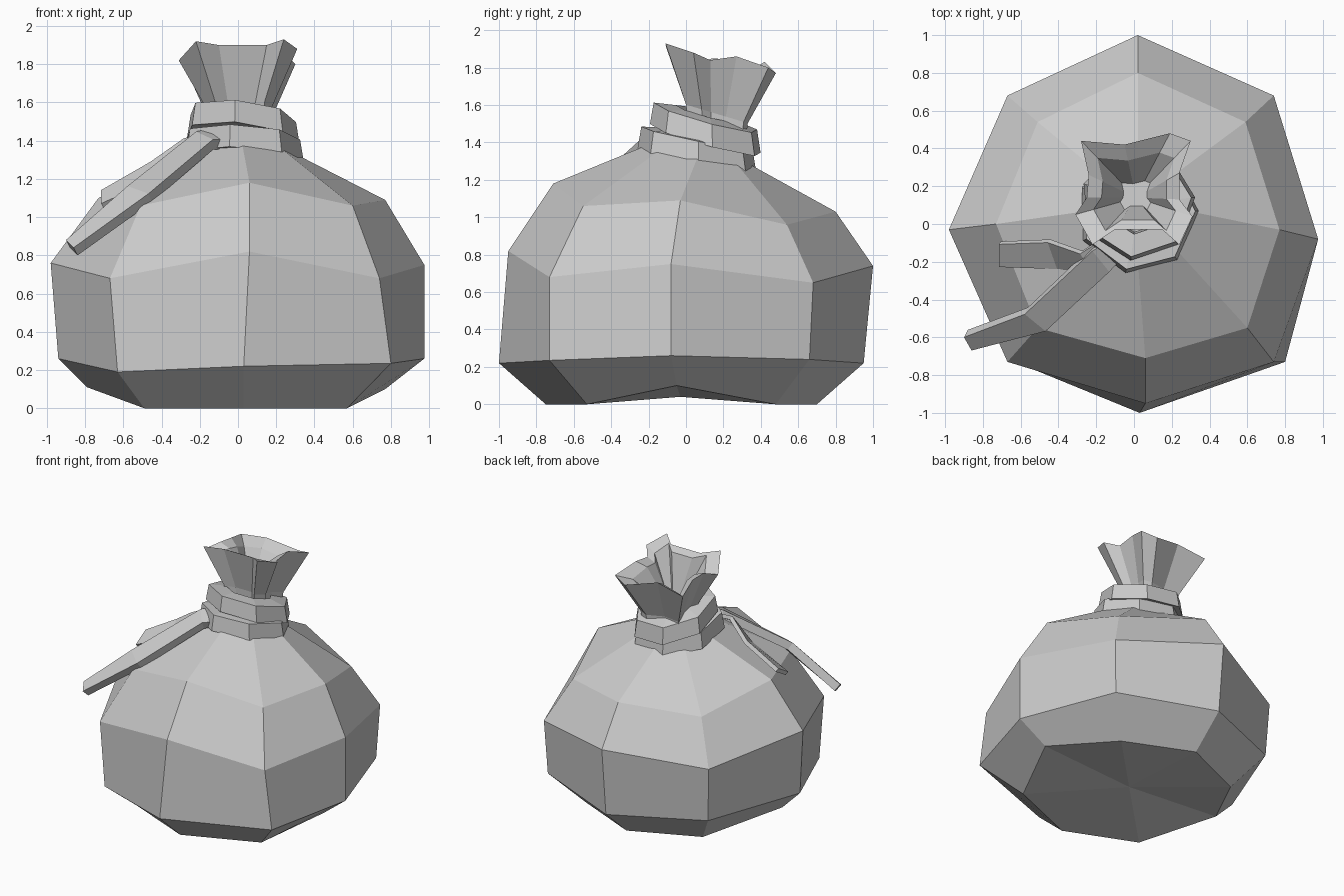
import bpy, bmesh
from math import sin, cos, radians, tau
from mathutils import Vector

if "Cube" in bpy.data.objects:
    bpy.data.objects.remove(bpy.data.objects["Cube"])


def finish(bm, name):
    bmesh.ops.recalc_face_normals(bm, faces=bm.faces)
    me = bpy.data.meshes.new(name)
    bm.to_mesh(me)
    bm.free()
    ob = bpy.data.objects.new(name, me)
    bpy.context.collection.objects.link(ob)
    return ob


def loft(name, rings, start=None, end=None, closed=False):
    """Bridge equal-length rings; optional fan points cap the ends."""
    bm = bmesh.new()
    vs = [[bm.verts.new(p) for p in r] for r in rings]
    n = len(vs[0])
    pairs = list(zip(vs, vs[1:])) + ([(vs[-1], vs[0])] if closed else [])
    for a, b in pairs:
        for i in range(n):
            j = (i + 1) % n
            bm.faces.new((a[i], a[j], b[j], b[i]))
    for ring, p in ((vs[0], start), (vs[-1], end)):
        if p:
            c = bm.verts.new(p)
            for i in range(n):
                bm.faces.new((ring[i], ring[(i + 1) % n], c))
    return finish(bm, name)


def circle(cx, cy, r, n, phase, height):
    pts = []
    for i in range(n):
        a = radians(phase) + tau * i / n
        x, y = cx + r * cos(a), cy + r * sin(a)
        pts.append((x, y, height(x, y)))
    return pts


# Sack body: eight-sided rings, counter-clockwise from the front corner
body = [
    [(.03, -.75, 0), (.57, -.53, 0), (.77, -.05, .10), (.52, .48, 0),
     (.02, .70, 0), (-.48, .48, 0), (-.79, -.05, .11), (-.49, -.53, 0)],
    [(.03, -1, .22), (.80, -.73, .235), (.975, -.08, .26), (.72, .66, .24),
     (.02, .95, .22), (-.65, .66, .24), (-.94, -.05, .26), (-.63, -.73, .19)],
    [(.06, -.95, .82), (.74, -.73, .68), (.975, -.08, .75), (.74, .68, .65),
     (.02, 1, .74), (-.67, .68, .65), (-.98, -.03, .76), (-.67, -.73, .68)],
    [(.06, -.71, 1.18), (.60, -.55, 1.06), (.77, -.03, 1.09), (.59, .54, .96),
     (.02, .80, 1.03), (-.51, .54, .96), (-.73, 0, 1.10), (-.51, -.55, 1.06)],
    circle(.02, .07, .26, 8, -90, lambda x, y: 1.355 - .2 * y),
    circle(.02, .11, .15, 8, -90, lambda x, y: 1.46 - .2 * y),
]
loft("sack_body", body, start=(.02, -.03, .04), end=(.02, .11, 1.46))


# Tie: two tilted seven-sided bands round the neck
def band(name, cx, cy, r, phase, height):
    prof = [(r - .15, -.05), (r, -.065), (r - .02, .055), (r - .14, .075)]
    loft(name, [circle(cx, cy, rr, 7, phase, lambda x, y, d=d: height(x, y) + d)
                for rr, d in prof], closed=True)


band("lower_tie", .02, .06, .325, -50, lambda x, y: 1.38 - .2 * y - .05 * x)
band("upper_tie", .02, .11, .305, -97, lambda x, y: 1.51 - .27 * y - .1 * x)

# Gathered mouth: folded rim outline, flaring from the neck and turning inward
rim = [(-.22, -.11, 1.92), (-.10, -.03, 1.90), (.15, -.03, 1.90), (.24, -.11, 1.93),
       (.31, .04, 1.88), (.24, .13, 1.84), (.24, .27, 1.86), (.30, .44, 1.80),
       (.19, .48, 1.77), (-.05, .42, 1.83), (-.28, .44, 1.79), (-.24, .26, 1.84),
       (-.25, .14, 1.85), (-.31, .05, 1.82)]
hub = Vector((.01, .14, 0))


def shrink(k, z0, tilt, follow):
    out = []
    for x, y, z in rim:
        p = hub + (Vector((x, y, 0)) - hub) * k
        p.z = z0 - tilt * (p.y - hub.y) + follow * (z - 1.85)
        out.append(p)
    return out


loft("sack_mouth", [shrink(.52, 1.44, .3, 0), shrink(.56, 1.56, .3, 0), rim,
                    shrink(.70, 1.82, .1, .8), shrink(.26, 1.60, .1, 0)],
     end=(.01, .14, 1.60))


# Loose tie ends: strips given by edge pairs, then thickened
def strip(name, pairs, thick):
    bm = bmesh.new()
    vs = [[bm.verts.new(p) for p in pr] for pr in pairs]
    for a, b in zip(vs, vs[1:]):
        bm.faces.new((a[0], a[1], b[1], b[0]))
    ob = finish(bm, name)
    mod = ob.modifiers.new("thickness", "SOLIDIFY")
    mod.thickness = thick
    mod.offset = 0


strip("long_tie_end", [((-.14, -.08, 1.44), (-.04, -.14, 1.38)),
                       ((-.22, -.13, 1.42), (-.13, -.24, 1.38)),
                       ((-.57, -.46, 1.14), (-.46, -.55, 1.10)),
                       ((-.89, -.58, .86), (-.85, -.65, .82))], .06)
strip("short_tie_end", [((-.17, -.08, 1.43), (-.13, -.20, 1.40)),
                        ((-.28, -.15, 1.40), (-.22, -.24, 1.34)),
                        ((-.45, -.09, 1.28), (-.40, -.23, 1.20)),
                        ((-.71, -.10, 1.13), (-.71, -.22, 1.06))], .03)
